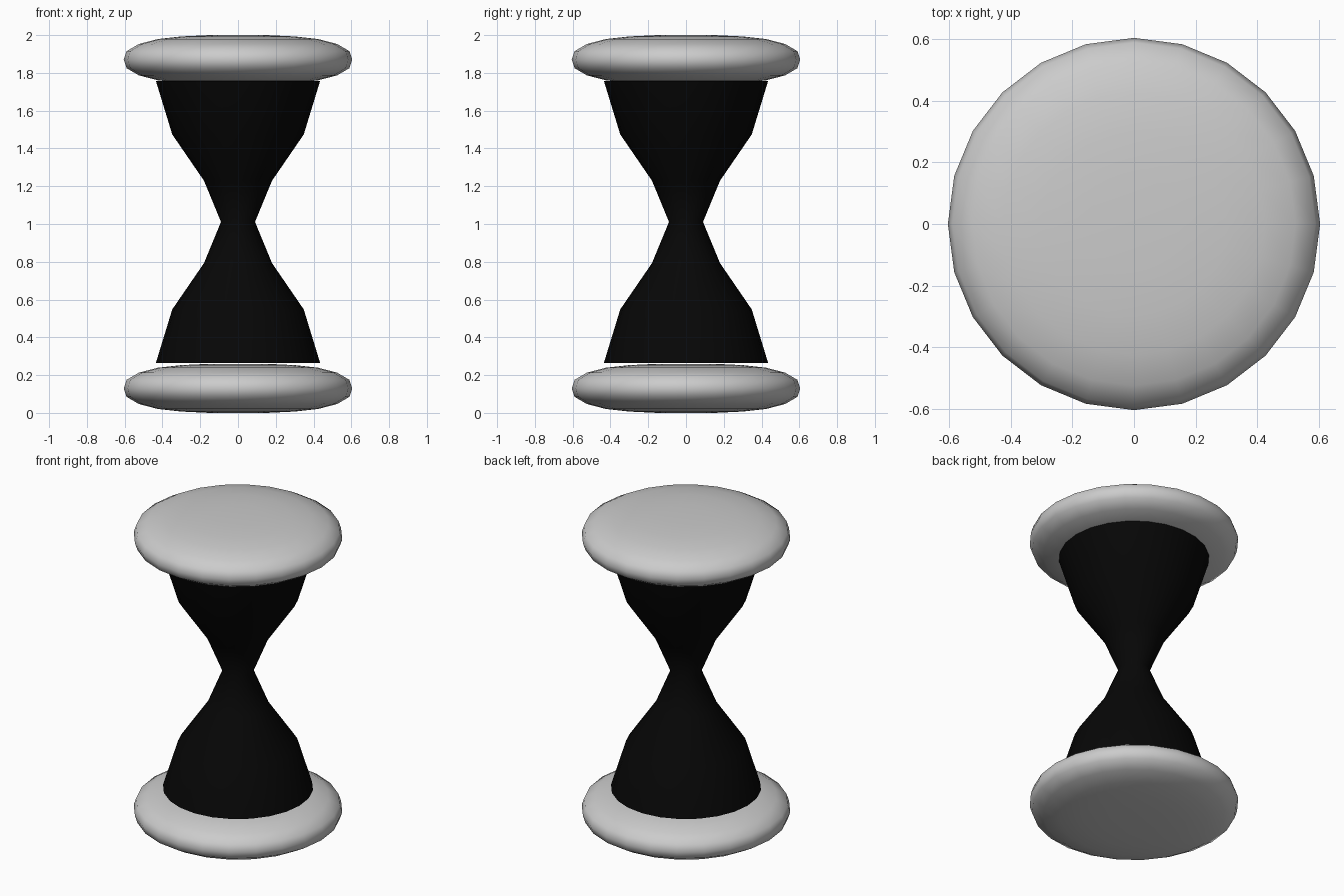
import bpy, bmesh
from math import cos, sin, tau

if "Cube" in bpy.data.objects:
    bpy.data.objects.remove(bpy.data.objects["Cube"])

SIDES = 24


def lathe(name, profile, smooth_caps):
    """Spin a (radius, z) profile about z and close both ends."""
    bm = bmesh.new()
    rings = [[bm.verts.new((r * cos(tau * i / SIDES), r * sin(tau * i / SIDES), z))
              for i in range(SIDES)] for r, z in profile]
    for a, b in zip(rings, rings[1:]):
        for i in range(SIDES):
            j = (i + 1) % SIDES
            bm.faces.new((a[i], a[j], b[j], b[i]))
    caps = [bm.faces.new(rings[0][::-1]), bm.faces.new(rings[-1])]
    for f in bm.faces:
        f.smooth = True
    if not smooth_caps:
        for f in caps:
            f.smooth = False
            for e in f.edges:
                e.smooth = False
    mesh = bpy.data.meshes.new(name)
    bm.to_mesh(mesh)
    bm.free()
    obj = bpy.data.objects.new(name, mesh)
    bpy.context.collection.objects.link(obj)
    return obj


# Rounded cushion-like end discs
half = [(0.59, 0.045), (0.525, 0.083), (0.425, 0.109), (0.30, 0.123), (0.15, 0.13)]
for name, centre in (("base_disc", 0.13), ("top_disc", 1.87)):
    profile = [(r, centre - z) for r, z in reversed(half)]
    profile += [(0.605, centre)] + [(r, centre + z) for r, z in half]
    lathe(name, profile, True)

# Pinched black hourglass body, mirrored about its neck
neck = 1.011
upper = [(0.18, 0.218), (0.348, 0.463), (0.435, 0.747)]
body = [(r, neck - z) for r, z in reversed(upper)]
body += [(0.09, neck)] + [(r, neck + z) for r, z in upper]
glass = lathe("hourglass_body", body, False)

black = bpy.data.materials.new("black")
black.diffuse_color = (0.002, 0.002, 0.002, 1)
black.use_nodes = True
black.node_tree.nodes["Principled BSDF"].inputs["Base Color"].default_value = black.diffuse_color
glass.data.materials.append(black)
